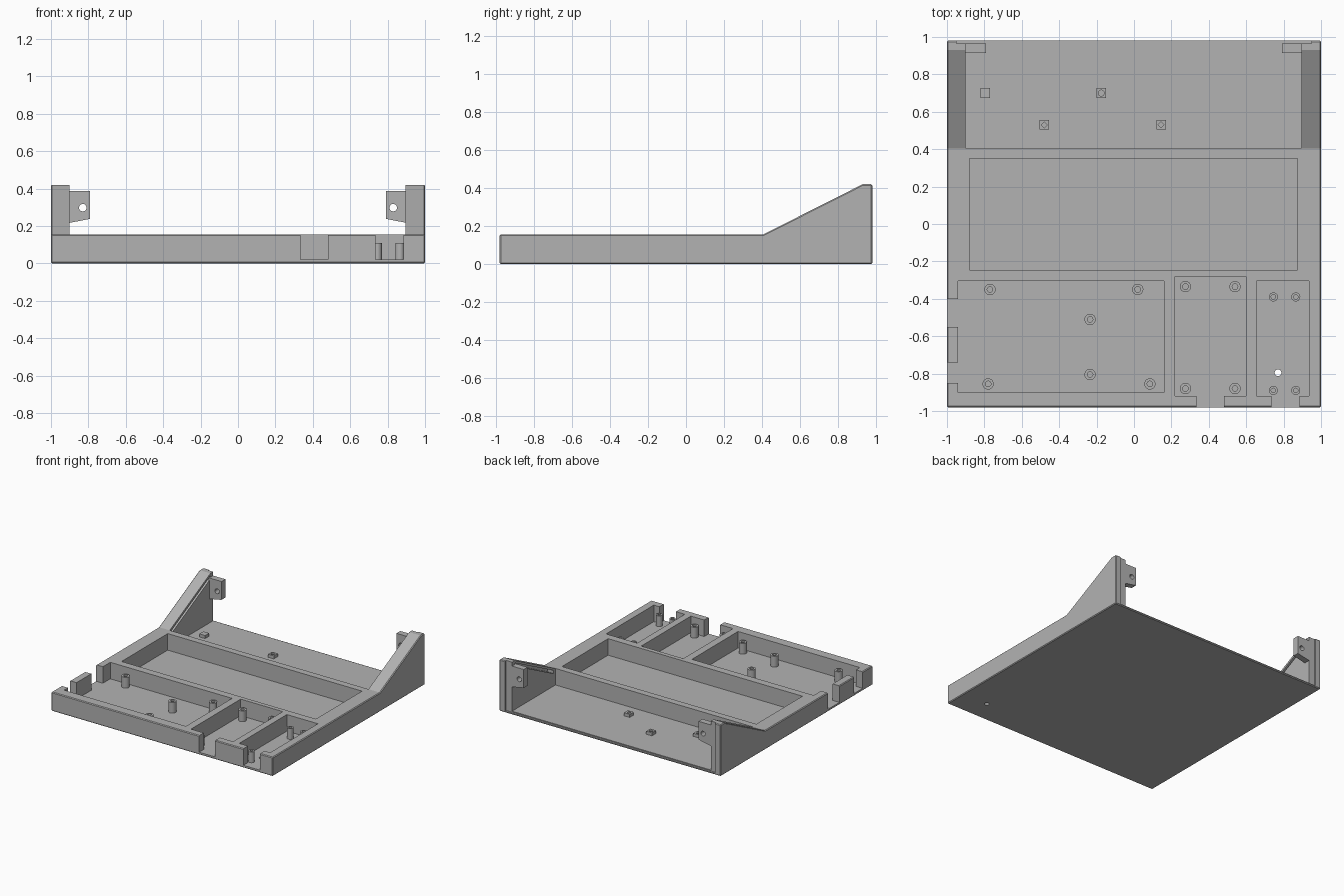
import bpy, bmesh, math
from mathutils import Vector

cube = bpy.data.objects.get("Cube")
if cube:
    bpy.data.objects.remove(cube, do_unlink=True)

grey = bpy.data.materials.new("plain_grey")
grey.use_nodes = True
GREY = (0.45, 0.45, 0.45, 1)
grey.diffuse_color = GREY
grey.node_tree.nodes["Principled BSDF"].inputs["Base Color"].default_value = GREY


def prism(name, points, direction):
    """Solid made by sweeping a flat outline along a direction."""
    bm = bmesh.new()
    face = bm.faces.new([bm.verts.new(p) for p in points])
    swept = bmesh.ops.extrude_face_region(bm, geom=[face])["geom"]
    bmesh.ops.translate(bm, vec=Vector(direction),
                        verts=[v for v in swept if isinstance(v, bmesh.types.BMVert)])
    bmesh.ops.recalc_face_normals(bm, faces=bm.faces)
    mesh = bpy.data.meshes.new(name)
    bm.to_mesh(mesh)
    bm.free()
    mesh.materials.append(grey)
    obj = bpy.data.objects.new(name, mesh)
    bpy.context.collection.objects.link(obj)
    return obj


def side_prism(name, outline, x0, x1):
    return prism(name, [(x0, y, z) for y, z in outline], (x1 - x0, 0, 0))


def box(name, x0, x1, y0, y1, z0, z1):
    return side_prism(name, [(y0, z0), (y1, z0), (y1, z1), (y0, z1)], x0, x1)


def rod(name, x, y, radius, z0, z1, sides=24):
    turn = 2 * math.pi / sides
    ring = [(x + radius * math.cos(i * turn), y + radius * math.sin(i * turn), z0)
            for i in range(sides)]
    return prism(name, ring, (0, 0, z1 - z0))


def apply_all(obj):
    bpy.context.view_layer.objects.active = obj
    for mod in list(obj.modifiers):
        bpy.ops.object.modifier_apply(modifier=mod.name)


def cut(obj, cutter):
    mod = obj.modifiers.new("cut", "BOOLEAN")
    mod.operation = "DIFFERENCE"
    mod.solver = "EXACT"
    mod.object = cutter
    apply_all(obj)
    bpy.data.objects.remove(cutter, do_unlink=True)


FLOOR, DECK, TOP, HIGH = 0.02, 0.155, 0.42, 0.6
BACK = 0.98

# Main body: flat deck rising into the sloped side cheeks
body = side_prism("base_body", [(-BACK, 0), (BACK, 0), (BACK, TOP), (0.93, TOP),
                                (0.405, DECK), (-BACK, DECK)], -1, 1)
edge = body.modifiers.new("edge", "BEVEL")
edge.width = 0.006
edge.segments = 1
apply_all(body)

# Open rear tray and the sunken pockets
for x0, x1, y0, y1 in [(-0.9, 0.895, 0.405, 1.1), (-0.88, 0.875, -0.245, 0.35),
                       (-0.94, 0.16, -0.9, -0.305), (0.22, 0.6, -0.92, -0.28),
                       (0.655, 0.935, -0.92, -0.305)]:
    cut(body, box("pocket_cutter", x0, x1, y0, y1, FLOOR, HIGH))

# Connector openings in the right side and front walls
for y0, y1 in [(-0.55, -0.4), (-0.85, -0.74)]:
    cut(body, box("side_opening_cutter", -1.1, -0.92, y0, y1, FLOOR, HIGH))
for x0, x1 in [(0.335, 0.48), (0.735, 0.885)]:
    cut(body, box("front_opening_cutter", x0, x1, -1.1, -0.9, FLOOR, HIGH))

# Rear rebate, sloped panel slots inside the cheeks, and floor hole
cut(body, box("rebate_cutter", -0.95, 0.95, 0.965, 1.1, 0.012, HIGH))
slope = (TOP - DECK) / (0.93 - 0.405)
y0, y1 = 0.43, 0.93
z0, z1 = (DECK + slope * (y - 0.405) for y in (y0, y1))
cut(body, side_prism("slot_cutter", [(y0, z0 - 0.045), (y1, z1 - 0.045),
                                     (y1, z1 - 0.02), (y0, z0 - 0.02)], -0.95, 0.95))
cut(body, rod("floor_hole_cutter", 0.77, -0.795, 0.018, -0.1, 0.1))

# Hollow mounting posts
large = [(-0.77, -0.35), (0.02, -0.35), (-0.235, -0.51), (-0.235, -0.805),
         (-0.78, -0.855), (0.085, -0.855)]
large += [(x, y) for x in (0.275, 0.54) for y in (-0.335, -0.88)]
small = [(x, y) for x in (0.745, 0.865) for y in (-0.39, -0.89)]
for spots, radius, bore in [(large, 0.03, 0.015), (small, 0.024, 0.012)]:
    for x, y in spots:
        post = rod("mounting_post", x, y, radius, 0.015, 0.108)
        cut(post, rod("bore_cutter", x, y, bore, 0.03, 0.2, 16))

# Low square pads on the tray floor
for x, y, sides in [(-0.795, 0.7, 0), (-0.175, 0.7, 16), (-0.48, 0.53, 4), (0.145, 0.53, 4)]:
    pad = box("tray_pad", x - 0.026, x + 0.026, y - 0.026, y + 0.026, 0.015, 0.045)
    if sides:
        cut(pad, rod("pad_hole_cutter", x, y, 0.016, 0.025, 0.1, sides))

# Screw tabs at the rear of each cheek
for side, name in [(-1, "right_tab"), (1, "left_tab")]:
    outline = [(0.91, 0.215), (0.79, 0.238), (0.79, 0.388), (0.91, 0.388)]
    tab = prism(name, [(side * x, 0.915, z) for x, z in outline], (0, 0.05, 0))
    turn = 2 * math.pi / 20
    ring = [(side * 0.83 + 0.02 * math.cos(i * turn), 0.85, 0.298 + 0.02 * math.sin(i * turn))
            for i in range(20)]
    cut(tab, prism("tab_hole_cutter", ring, (0, 0.2, 0)))
